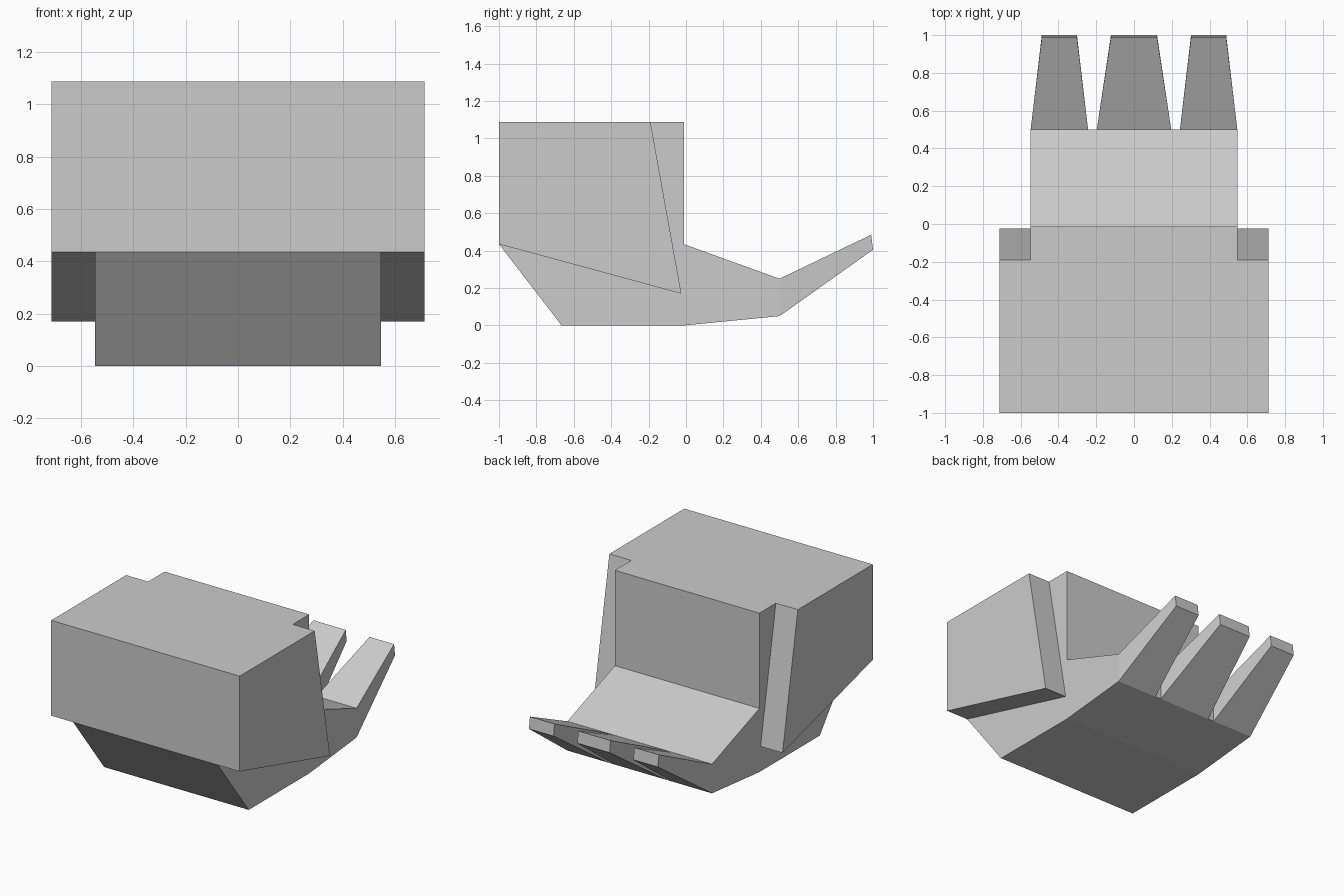
import bpy, bmesh

if "Cube" in bpy.data.objects:
    bpy.data.objects.remove(bpy.data.objects["Cube"])


def add_object(name, bm):
    bmesh.ops.recalc_face_normals(bm, faces=bm.faces)
    mesh = bpy.data.meshes.new(name)
    bm.to_mesh(mesh)
    bm.free()
    obj = bpy.data.objects.new(name, mesh)
    bpy.context.collection.objects.link(obj)
    return obj


def loft(name, left, right):
    """Closed solid between two matching polygons of (x, y, z) points."""
    bm = bmesh.new()
    a = [bm.verts.new(p) for p in left]
    b = [bm.verts.new(p) for p in right]
    bm.faces.new(a)
    bm.faces.new(b)
    for i in range(len(a)):
        j = (i + 1) % len(a)
        bm.faces.new((a[i], a[j], b[j], b[i]))
    return add_object(name, bm)


def slab(name, profile, x0, x1):
    """Side profile of (y, z) points extruded across x."""
    return loft(name, [(x0, y, z) for y, z in profile],
                [(x1, y, z) for y, z in profile])


def finger(name, base, tip):
    """Tapering, upward-bent tine; base and tip are (x0, x1) ranges."""
    sides = [[(base[s], 0.5, 0.05), (tip[s], 1.0, 0.405),
              (tip[s], 0.99, 0.485), (base[s], 0.5, 0.25)] for s in (0, 1)]
    return loft(name, *sides)


def mirror_x(obj):
    obj.modifiers.new("Mirror", 'MIRROR').use_axis[0] = True


# Central body with raised box, sloped deck and chamfered front underside
slab("body", [(-1, 0.435), (-0.665, 0), (-0.012, 0), (0.5, 0.05),
              (0.5, 0.25), (-0.012, 0.435), (-0.012, 1.087), (-1, 1.087)],
     -0.547, 0.547)

# Thick side panels
mirror_x(slab("side_panel", [(-1, 0.435), (-0.025, 0.17),
                             (-0.19, 1.087), (-1, 1.087)], 0.547, 0.713))

# Three tines at the back
finger("middle_finger", (-0.197, 0.197), (-0.122, 0.122))
mirror_x(finger("outer_finger", (0.243, 0.547), (0.302, 0.488)))
